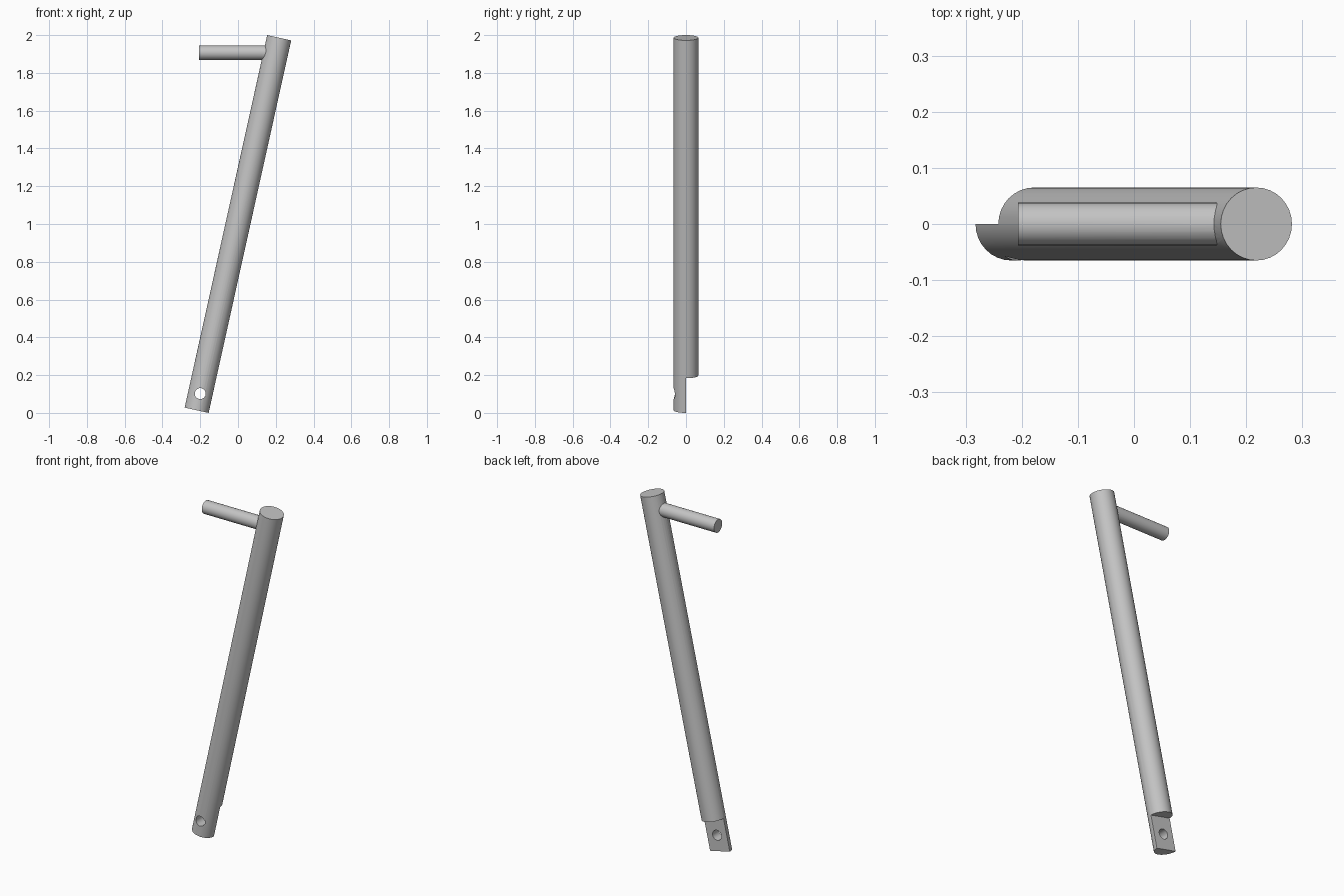
import bpy, math
from mathutils import Vector, Matrix

default = bpy.data.objects.get("Cube")
if default:
    bpy.data.objects.remove(default, do_unlink=True)

steel = bpy.data.materials.new("plain grey")
steel.use_nodes = True
grey = (0.55, 0.55, 0.55, 1)
steel.diffuse_color = grey
steel.node_tree.nodes["Principled BSDF"].inputs["Base Color"].default_value = grey


def rod(name, start, end, radius, sides=32):
    """Cylinder between two points."""
    start, end = Vector(start), Vector(end)
    axis = end - start
    bpy.ops.mesh.primitive_cylinder_add(vertices=sides, radius=radius, depth=axis.length)
    obj = bpy.context.object
    obj.name = name
    obj.data.transform(Matrix.Translation((start + end) / 2)
                       @ axis.to_track_quat('Z', 'Y').to_matrix().to_4x4())
    obj.data.materials.append(steel)
    return obj


def apply_boolean(target, tool, operation):
    mod = target.modifiers.new(operation.lower(), 'BOOLEAN')
    mod.operation = operation
    mod.solver = 'EXACT'
    mod.object = tool
    bpy.context.view_layer.objects.active = target
    bpy.ops.object.modifier_apply(modifier=mod.name)
    bpy.data.objects.remove(tool, do_unlink=True)


# Leaning bar
foot, head = Vector((-0.219, 0, 0.014)), Vector((0.218, 0, 1.986))
bar = rod("leaning_bar", foot, head, 0.065)

# Half-lap notch at the back of the foot
lean = math.atan2(head.x - foot.x, head.z - foot.z)
notch_length = 0.188
bpy.ops.mesh.primitive_cube_add(size=1)
notch = bpy.context.object
notch.name = "notch_cutter"
notch.hide_render = True
notch.data.transform(Matrix.Translation(foot) @ Matrix.Rotation(lean, 4, 'Y')
                     @ Matrix.Translation((0, 0.1, notch_length - 0.2))
                     @ Matrix.Diagonal((0.3, 0.2, 0.4, 1)))
apply_boolean(bar, notch, 'DIFFERENCE')

# Pin hole through the remaining tongue
hole = rod("pin_hole_cutter", (-0.2, -0.2, 0.102), (-0.2, 0.1, 0.102), 0.029)
hole.hide_render = True
apply_boolean(bar, hole, 'DIFFERENCE')

# Horizontal handle near the head
handle = rod("handle", (-0.207, 0, 1.907), (0.19, 0, 1.907), 0.038)
apply_boolean(bar, handle, 'UNION')

bpy.ops.object.select_all(action='DESELECT')
bar.select_set(True)
bpy.context.view_layer.objects.active = bar
bpy.ops.object.shade_smooth_by_angle(angle=math.radians(30))
